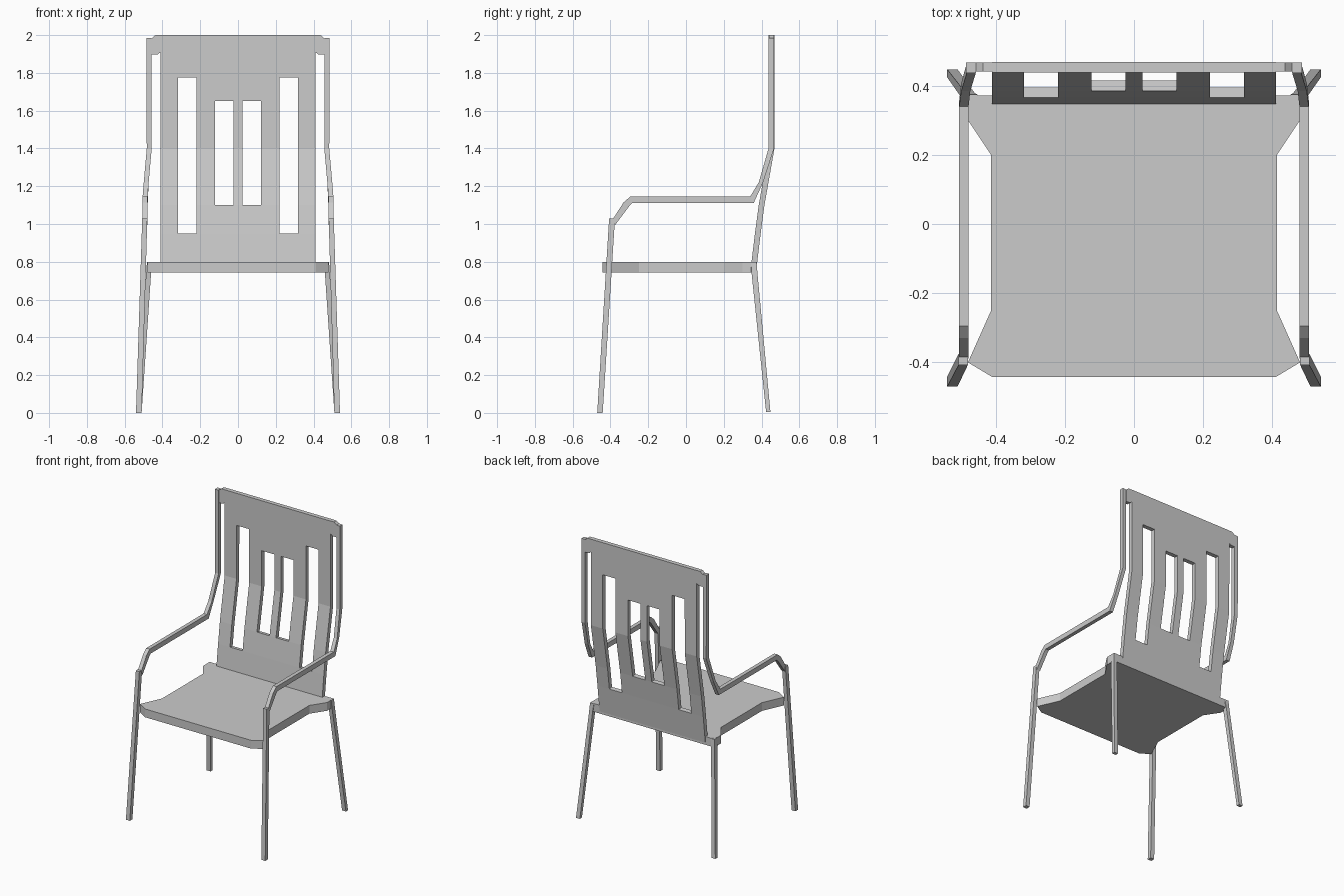
import bpy, bmesh

if "Cube" in bpy.data.objects:
    bpy.data.objects.remove(bpy.data.objects["Cube"])


def finish(bm, name, mirror=False):
    bmesh.ops.recalc_face_normals(bm, faces=bm.faces)
    me = bpy.data.meshes.new(name)
    bm.to_mesh(me)
    bm.free()
    ob = bpy.data.objects.new(name, me)
    bpy.context.collection.objects.link(ob)
    if mirror:
        ob.modifiers.new("Mirror", 'MIRROR')
    return ob


def bar(name, sections):
    """Four-sided bar through sections (x0, x1, (y, z) near, (y, z) far), mirrored."""
    bm = bmesh.new()
    rings = []
    for x0, x1, a, b in sections:
        rings.append([bm.verts.new(p) for p in
                      ((x0, *a), (x1, *a), (x1, *b), (x0, *b))])
    for r, s in zip(rings, rings[1:]):
        for i in range(4):
            j = (i + 1) % 4
            bm.faces.new((r[i], r[j], s[j], s[i]))
    bm.faces.new(rings[0])
    bm.faces.new(rings[-1])
    return finish(bm, name, True)


def plate(name, pts, offset, mirror=False):
    """Flat outline extruded along an offset vector."""
    bm = bmesh.new()
    lo = [bm.verts.new(p) for p in pts]
    hi = [bm.verts.new([c + o for c, o in zip(p, offset)]) for p in pts]
    bm.faces.new(lo)
    bm.faces.new(hi)
    for i in range(len(pts)):
        j = (i + 1) % len(pts)
        bm.faces.new((lo[i], lo[j], hi[j], hi[i]))
    return finish(bm, name, mirror)


# Seat: notched outline
half = [(0.41, -0.442), (0.48, -0.40), (0.413, -0.25),
        (0.413, 0.20), (0.48, 0.30), (0.48, 0.345), (0.46, 0.372)]
outline = half + [(-x, y) for x, y in reversed(half)]
plate("seat", [(x, y, 0.742) for x, y in outline], (0, 0, 0.058))

# Back panel: bent sheet with four slots
zs = [0.75, 0.95, 1.10, 1.40, 1.65, 1.775, 2.0]
ys = [0.341, 0.365, 0.385, 0.438, 0.438, 0.438, 0.438]
xh = [0.025, 0.123, 0.22, 0.318, 0.41]
xs = [-x for x in reversed(xh)] + xh
bm = bmesh.new()
grid = [[bm.verts.new((x, y, z)) for x in xs] for y, z in zip(ys, zs)]
for k in range(len(zs) - 1):
    for i in range(len(xs) - 1):
        inner = i in (3, 5) and k in (2, 3)
        outer = i in (1, 7) and 1 <= k <= 4
        if not (inner or outer):
            bm.faces.new((grid[k][i], grid[k][i + 1],
                          grid[k + 1][i + 1], grid[k + 1][i]))
bmesh.ops.delete(bm, geom=[v for v in bm.verts if not v.link_faces], context='VERTS')
# fix normals to face forward so the thickness goes to the back
me = bpy.data.meshes.new("back_panel")
bm.to_mesh(me)
bm.free()
panel = bpy.data.objects.new("back_panel", me)
bpy.context.collection.objects.link(panel)
sol = panel.modifiers.new("Thickness", 'SOLIDIFY')
sol.thickness = 0.03
sol.offset = -1

# Top ears joining panel and posts
plate("top_ear", [(0.41, 0.44, 1.91), (0.425, 0.44, 1.897), (0.457, 0.44, 1.897),
                  (0.457, 0.44, 1.983), (0.437, 0.44, 2.0), (0.41, 0.44, 2.0)],
      (0, 0.027, 0), True)

# Side posts running into the armrests
bar("post_and_armrest", [
    (0.457, 0.485, (0.437, 1.985), (0.466, 1.985)),
    (0.457, 0.483, (0.437, 1.40), (0.466, 1.40)),
    (0.473, 0.499, (0.385, 1.22), (0.408, 1.22)),
    (0.478, 0.505, (0.34, 1.145), (0.358, 1.11)),
    (0.478, 0.505, (-0.295, 1.145), (-0.285, 1.11)),
    (0.478, 0.505, (-0.33, 1.115), (-0.30, 1.095)),
    (0.478, 0.505, (-0.388, 1.025), (-0.375, 0.995)),
])

# Splayed legs
bar("front_leg", [
    (0.48, 0.507, (-0.407, 1.03), (-0.376, 1.03)),
    (0.51, 0.54, (-0.47, 0.0), (-0.441, 0.0)),
])
bar("back_leg", [
    (0.452, 0.482, (0.344, 0.799), (0.374, 0.799)),
    (0.46, 0.486, (0.347, 0.742), (0.378, 0.742)),
    (0.51, 0.54, (0.424, 0.005), (0.447, 0.005)),
])
